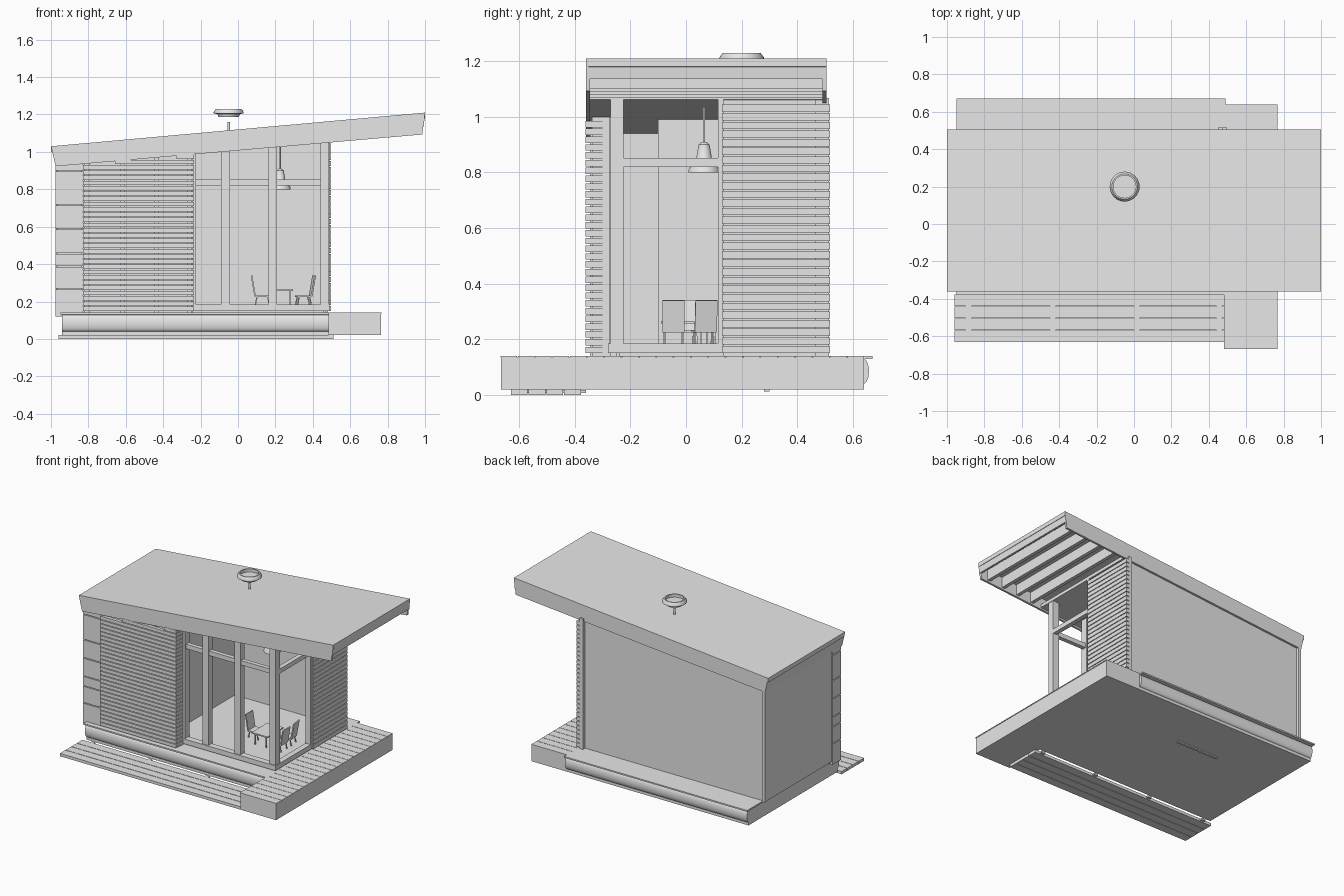
import bpy, bmesh, math
from mathutils import Matrix, Vector

cube = bpy.data.objects.get("Cube")
if cube:
    bpy.data.objects.remove(cube, do_unlink=True)

grey = bpy.data.materials.new("light_grey")
grey.use_nodes = True
grey.diffuse_color = (0.8, 0.8, 0.8, 1)
for node in grey.node_tree.nodes:
    if node.type == 'BSDF_PRINCIPLED':
        node.inputs["Base Color"].default_value = (0.8, 0.8, 0.8, 1)


def finish(name, bm, smooth=False):
    bmesh.ops.recalc_face_normals(bm, faces=bm.faces)
    mesh = bpy.data.meshes.new(name)
    bm.to_mesh(mesh)
    bm.free()
    mesh.materials.append(grey)
    obj = bpy.data.objects.new(name, mesh)
    bpy.context.collection.objects.link(obj)
    if smooth:
        bpy.ops.object.select_all(action='DESELECT')
        obj.select_set(True)
        bpy.context.view_layer.objects.active = obj
        bpy.ops.object.shade_smooth_by_angle(angle=math.radians(40))
    return obj


def boxes(name, *specs):
    """One object made of boxes given as x0, x1, y0, y1, z0, z1."""
    bm = bmesh.new()
    for x0, x1, y0, y1, z0, z1 in specs:
        mid = Vector((x0 + x1, y0 + y1, z0 + z1)) / 2
        size = Matrix.Diagonal((x1 - x0, y1 - y0, z1 - z0, 1))
        bmesh.ops.create_cube(bm, size=1, matrix=Matrix.Translation(mid) @ size)
    return finish(name, bm)


def prism(name, points, start, end, axis='Y', smooth=False):
    """Extrude an xz profile along y, or a yz profile along x."""
    bm = bmesh.new()
    place = (lambda p, t: (p[0], t, p[1])) if axis == 'Y' else (lambda p, t: (t, p[0], p[1]))
    a = [bm.verts.new(place(p, start)) for p in points]
    b = [bm.verts.new(place(p, end)) for p in points]
    bm.faces.new(a)
    bm.faces.new(b)
    for i in range(len(a)):
        j = (i + 1) % len(a)
        bm.faces.new((a[i], a[j], b[j], b[i]))
    return finish(name, bm, smooth)


def lathe(name, profile, x, y, sides=32):
    """Revolve an open radius, height profile about a vertical axis."""
    bm = bmesh.new()
    rings = [[bm.verts.new((x + r * math.cos(math.tau * i / sides),
                            y + r * math.sin(math.tau * i / sides), z))
              for i in range(sides)] for r, z in profile]
    for low, high in zip(rings, rings[1:]):
        for i in range(sides):
            j = (i + 1) % sides
            bm.faces.new((low[i], low[j], high[j], high[i]))
    bm.faces.new(rings[0])
    bm.faces.new(rings[-1])
    return finish(name, bm, True)


def top(x):
    return 1.12 + 0.09 * x


def under(x):
    return 1.008 + 0.085 * x


def sloped_wall(name, x0, x1, y0, y1, z0=0.14, extra=0.02):
    return prism(name, [(x0, z0), (x1, z0), (x1, under(x1) + extra), (x0, under(x0) + extra)], y0, y1)


# Platform: main deck with bulging side beams, plank end deck and low front step
boxes("main_deck_core", (-0.94, 0.49, -0.36, 0.64, 0.02, 0.13))
boxes("main_deck_top", (-0.95, 0.49, -0.38, 0.67, 0.13, 0.14))
arc = [(math.sin(math.pi * i / 10), 0.085 - 0.045 * math.cos(math.pi * i / 10)) for i in range(11)]
prism("front_beam", [(-0.358 - 0.018 * s, z) for s, z in arc], -0.94, 0.49, 'X', True)
prism("back_beam", [(0.638 + 0.02 * s, z) for s, z in arc], -0.94, 0.49, 'X', True)
boxes("end_deck", (0.485, 0.765, -0.665, 0.64, 0.02, 0.134))
pitch = 1.31 / 21
boxes("end_deck_planks", *[(0.482, 0.768, -0.667 + i * pitch, -0.67 + (i + 1) * pitch, 0.134, 0.14)
                           for i in range(21)])
boxes("front_step", *[(-0.96, 0.51, -0.63 + i * 0.064, -0.57 + i * 0.064, 0, 0.02) for i in range(4)])
boxes("step_bearers", *[(x, x + 0.03, -0.62, -0.36, 0.006, 0.018) for x in (-0.9, -0.45, 0, 0.44)])
boxes("underside_rail", (-0.45, -0.12, 0.28, 0.3, 0.012, 0.02))

# Walls and floor
boxes("floor", (-0.94, 0.46, -0.24, 0.48, 0.14, 0.18))
sloped_wall("back_wall", -0.95, 0.48, 0.465, 0.49)
sloped_wall("left_end_wall", -0.97, -0.945, -0.26, 0.47)
sloped_wall("front_wall", -0.95, -0.24, -0.3, -0.27)
sloped_wall("slat_backing_wall", 0.44, 0.47, 0.135, 0.47)
sloped_wall("partition", -0.38, -0.35, -0.1, 0.47)
sloped_wall("back_corner_post", -0.975, -0.95, 0.475, 0.505)
sloped_wall("slat_corner_post", 0.45, 0.475, 0.485, 0.515)

# Stacked panel pier at the front corner
joints = [0.12, 0.27, 0.39, 0.46, 0.59, 0.72, 0.9, 0.95]
boxes("corner_pier_core", (-0.965, -0.835, -0.335, -0.26, 0.14, 0.94))
boxes("corner_pier_panels", *[(-0.977, -0.83, -0.345, -0.25, a, b - 0.006)
                              for a, b in zip(joints, joints[1:])])

# Horizontal slat screens, trimmed to the roof slope
front_slats = []
for i in range(30):
    z = 0.15 + i * 0.028
    x0 = max(-0.83, (z - 0.99) / 0.085)
    if x0 < -0.26:
        front_slats.append((x0, -0.235, -0.362, -0.338, z, z + 0.023))
        front_slats.append((-0.258, -0.235, -0.338, -0.28, z, z + 0.023))
boxes("front_slats", *front_slats)
for i, x in enumerate((-0.82, -0.63, -0.45, -0.27)):
    sloped_wall(f"slat_batten_{i + 1}", x, x + 0.025, -0.338, -0.3)
boxes("side_slats", *[(0.472, 0.498, 0.13, 0.517, 0.15 + i * 0.031, 0.176 + i * 0.031) for i in range(29)])

# Window frame posts and rails
for name, x in (("left", -0.09), ("middle", 0.162), ("corner", 0.44)):
    sloped_wall(f"{name}_window_post", x, x + 0.047, -0.272, -0.225, 0.15)
sloped_wall("window_edge_post", -0.24, -0.225, -0.275, -0.225, 0.15)
sloped_wall("side_window_edge_post", 0.45, 0.49, 0.115, 0.135, 0.15)
boxes("window_rails", (-0.23, 0.487, -0.262, -0.232, 0.82, 0.852), (0.455, 0.487, -0.24, 0.13, 0.82, 0.852),
      (-0.23, 0.49, -0.28, -0.235, 0.15, 0.185), (0.45, 0.49, -0.28, 0.13, 0.15, 0.185))

# Sloped roof: cover, fascias, ceiling and overhang rafters
prism("roof_cover", [(-1, top(-1)), (1, top(1)), (1, top(1) - 0.03), (-1, top(-1) - 0.03)], -0.35, 0.505)
side = [(-1, top(-1)), (1, top(1)), (0.985, under(1)), (-0.975, under(-1))]
prism("front_fascia", side, -0.36, -0.345)
prism("back_fascia", side, 0.49, 0.505)
prism("low_end_fascia", [(-1, 1.03), (-0.98, 1.03), (-0.955, 0.925), (-0.975, 0.923)], -0.35, 0.5)
prism("high_end_fascia", [(1, 1.21), (0.985, 1.205), (0.98, 1.135), (0.993, 1.135)], -0.36, 0.505)
prism("ceiling", [(x, under(x) + d) for x, d in ((-0.96, 0.012), (0.49, 0.012), (0.49, 0.035), (-0.96, 0.035))],
      -0.345, 0.49)
for i, x in enumerate((0.55, 0.67, 0.79, 0.91)):
    boxes(f"rafter_{i + 1}", (x, x + 0.025, -0.345, 0.49, under(x) + 0.015, top(x) - 0.02))

# Roof vent and its stem
lathe("roof_vent", [(0.055, 1.187), (0.06, 1.203), (0.08, 1.205), (0.08, 1.214), (0.068, 1.23),
                    (0.06, 1.23), (0.06, 1.208)], -0.05, 0.2)
lathe("vent_stem", [(0.007, 1.08), (0.007, 1.16)], -0.05, 0.2, 12)

# Hanging lamp
lathe("lamp_shade", [(0.057, 0.8), (0.055, 0.812), (0.028, 0.85), (0.02, 0.9), (0.008, 0.91)], 0.225, 0.065)
lathe("lamp_rod", [(0.004, 0.9), (0.004, 1.035)], 0.225, 0.065, 10)


# Dining table and chairs
def chair(name, x, y, turn):
    bm = bmesh.new()

    def block(mid, size, tilt=0):
        bmesh.ops.create_cube(bm, size=1, matrix=Matrix.Translation(mid) @ Matrix.Rotation(tilt, 4, 'Y')
                              @ Matrix.Diagonal((*size, 1)))
    block((0, 0, 0.228), (0.08, 0.08, 0.009))
    block((0.048, 0, 0.283), (0.008, 0.08, 0.115), 0.17)
    for sx in (-1, 1):
        for sy in (-1, 1):
            block((sx * 0.033, sy * 0.033, 0.203), (0.006, 0.006, 0.05), -sx * 0.2)
    bm.transform(Matrix.Translation((x, y, 0)) @ Matrix.Rotation(turn, 4, 'Z'))
    finish(name, bm)


chair("front_chair", 0.355, -0.045, 0)
chair("back_chair", 0.35, 0.065, 0.15)
chair("far_chair", 0.13, 0.02, math.pi)
boxes("table", (0.17, 0.295, -0.09, 0.09, 0.257, 0.266),
      *[(x, x + 0.008, y, y + 0.008, 0.18, 0.258) for x in (0.185, 0.272) for y in (-0.08, 0.072)])
